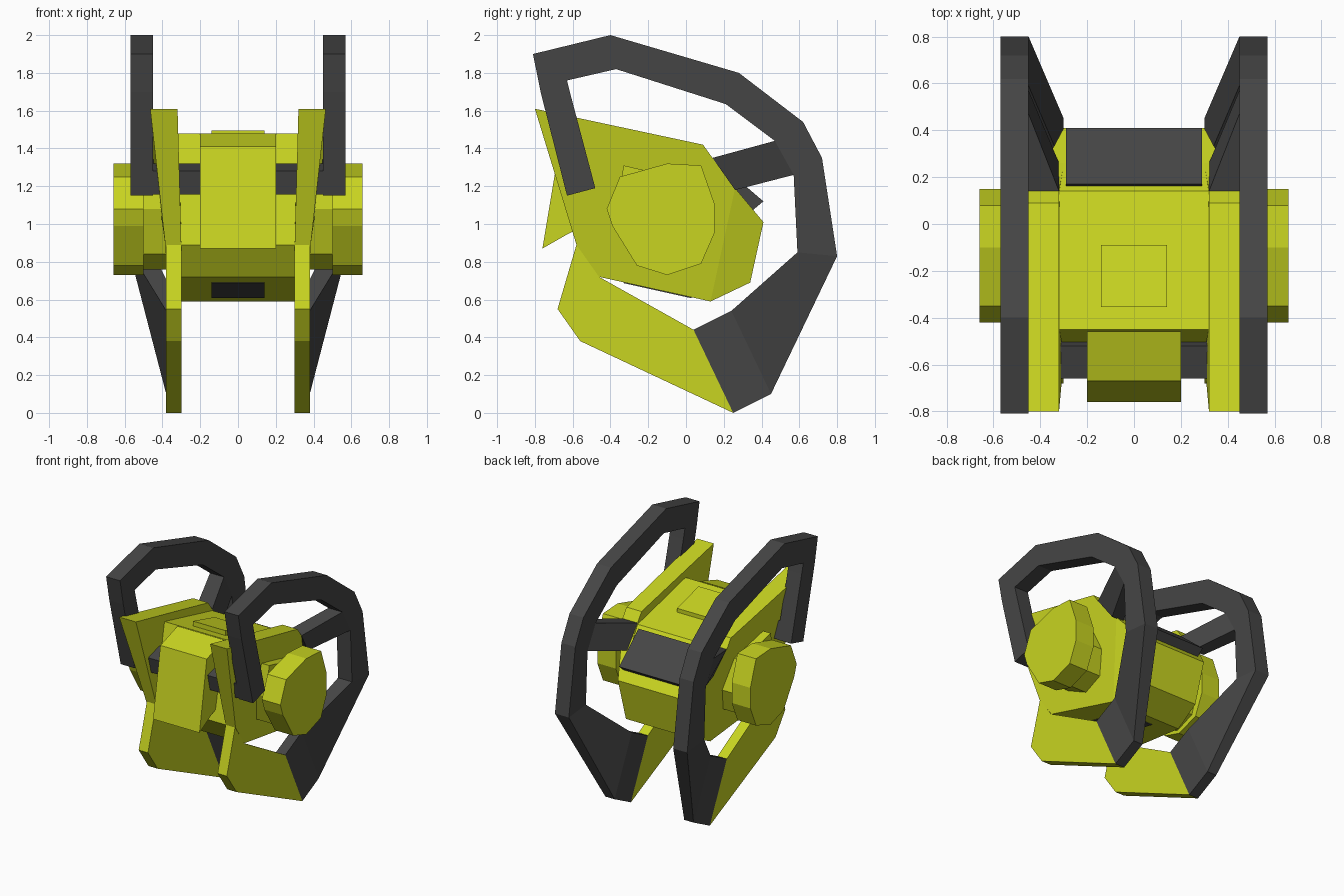
import bpy, bmesh


def material(name, rgb):
    m = bpy.data.materials.new(name)
    m.diffuse_color = (*rgb, 1)
    return m


YELLOW = material("yellow_paint", (0.58, 0.66, 0.015))
DARK = material("dark_metal", (0.06, 0.06, 0.06))


def finish(name, bm, mat, mirror):
    bmesh.ops.recalc_face_normals(bm, faces=bm.faces)
    me = bpy.data.meshes.new(name)
    bm.to_mesh(me)
    bm.free()
    me.materials.append(mat)
    ob = bpy.data.objects.new(name, me)
    bpy.context.collection.objects.link(ob)
    if mirror:
        ob.modifiers.new("Mirror", 'MIRROR').use_mirror_merge = False
    return ob


def prism(name, pts, mat, mirror=False):
    """Side profile of (y, z, x0, x1) points, bridged from x0 to x1."""
    bm = bmesh.new()
    a = [bm.verts.new((p[2], p[0], p[1])) for p in pts]
    b = [bm.verts.new((p[3], p[0], p[1])) for p in pts]
    bm.faces.new(a)
    bm.faces.new(b)
    for i in range(len(pts)):
        j = (i + 1) % len(pts)
        bm.faces.new((a[i], a[j], b[j], b[i]))
    return finish(name, bm, mat, mirror)


def flat(pts, x0, x1):
    return [(y, z, x0, x1) for y, z in pts]


def centred(pts):
    return [(y, z, -w, w) for y, z, w in pts]


def band(name, stations, mat):
    """Rectangular section swept along outer/inner profile pairs."""
    bm = bmesh.new()
    rings = []
    for oy, oz, iy, iz, x0, x1 in stations:
        rings.append([bm.verts.new(c) for c in
                      ((x0, oy, oz), (x1, oy, oz), (x1, iy, iz), (x0, iy, iz))])
    for r, s in zip(rings, rings[1:]):
        for i in range(4):
            j = (i + 1) % 4
            bm.faces.new((r[i], r[j], s[j], s[i]))
    bm.faces.new(rings[0])
    bm.faces.new(rings[-1])
    return finish(name, bm, mat, True)


# Central body and its tapered rear
prism("main_body", centred([
    (-0.45, 1.48, .32), (0.14, 1.34, .32), (0.26, 1.19, .38), (0.13, 0.59, .30),
    (-0.46, 0.72, .30), (-0.58, 0.89, .30), (-0.50, 1.28, .31)]), YELLOW)
prism("rear_body", centred([
    (0.26, 1.19, .38), (0.41, 1.01, .30), (0.34, 0.69, .28), (0.13, 0.59, .30)]), YELLOW)

# Side plates leaning outward at the top
prism("side_plate", [
    (-0.80, 1.61, .32, .465), (0.09, 1.42, .32, .45), (0.14, 1.35, .32, .45),
    (0.26, 1.19, .30, .38), (0.13, 0.59, .27, .30),
    (-0.46, 0.72, .29, .375), (-0.58, 0.89, .30, .385)], YELLOW, True)

# Lower jaws
prism("lower_jaw", flat([
    (-0.58, 0.89), (-0.68, 0.55), (-0.56, 0.38), (0.25, 0.0),
    (0.04, 0.44), (-0.46, 0.72)], .30, .38), YELLOW, True)

# Front snout panel, top hatch, rear window, underside vent
prism("front_panel", flat([
    (-0.46, 1.48), (-0.67, 1.41), (-0.76, 0.87), (-0.62, 0.95), (-0.46, 1.02)],
    -.20, .20), YELLOW)
prism("top_hatch", flat([
    (-0.355, 1.495), (-0.09, 1.425), (-0.09, 1.36), (-0.355, 1.42)], -.14, .14), YELLOW)
prism("rear_window", flat([
    (0.17, 1.325), (0.41, 1.12), (0.35, 1.07), (0.14, 1.27)], -.29, .29), DARK)
prism("underside_vent", flat([
    (-0.33, 0.687), (0.03, 0.607), (0.03, 0.65), (-0.33, 0.73)], -.14, .14), DARK)

# Side drums and hubs
prism("side_drum", flat([
    (-0.42, 1.08), (-0.35, 1.25), (-0.10, 1.32), (0.08, 1.31), (0.15, 1.11),
    (0.15, 0.95), (0.08, 0.79), (-0.10, 0.73), (-0.26, 0.78), (-0.39, 0.99)],
    .50, .66), YELLOW, True)
prism("drum_hub", flat([
    (-0.37, 1.08), (-0.33, 1.31), (-0.20, 1.28), (0.02, 1.23), (0.10, 1.0),
    (0.04, 0.82), (-0.12, 0.76), (-0.29, 0.84)], .28, .50), YELLOW, True)

# Big guard hoops, narrowing inward to meet the jaws
band("guard_hoop", [
    (-0.63, 1.15, -0.48, 1.19, .45, .57),
    (-0.77, 1.70, -0.61, 1.68, .45, .57),
    (-0.81, 1.90, -0.63, 1.76, .45, .57),
    (-0.40, 2.00, -0.37, 1.82, .45, .57),
    (0.28, 1.80, 0.21, 1.635, .45, .57),
    (0.62, 1.54, 0.47, 1.44, .45, .57),
    (0.72, 1.35, 0.57, 1.26, .45, .57),
    (0.80, 0.83, 0.59, 0.85, .45, .57),
    (0.45, 0.10, 0.24, 0.54, .30, .38),
    (0.25, 0.00, 0.04, 0.44, .30, .38)], DARK)

# Rear struts and front crossbar holding the hoops
prism("rear_strut", [
    (0.14, 1.35, .32, .45), (0.47, 1.44, .45, .57),
    (0.57, 1.26, .45, .57), (0.26, 1.18, .32, .42)], DARK, True)
prism("front_crossbar", flat([
    (-0.63, 1.155), (-0.485, 1.19), (-0.52, 1.32), (-0.66, 1.28)], -.46, .46), DARK)
